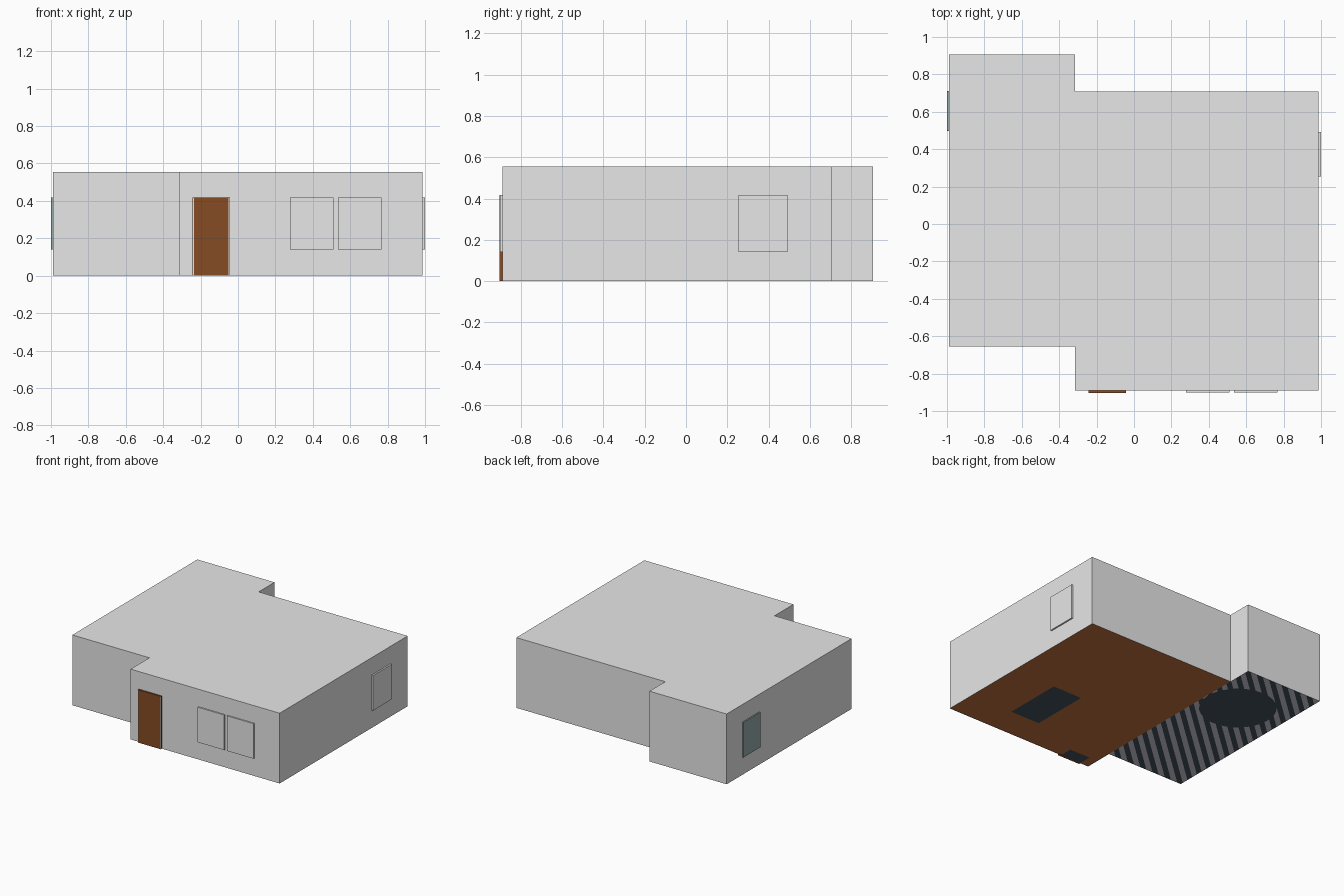
import bpy, bmesh, math
from mathutils import Vector

if "Cube" in bpy.data.objects:
    bpy.data.objects.remove(bpy.data.objects["Cube"])


def mat(name, rgb):
    m = bpy.data.materials.new(name)
    m.diffuse_color = (*rgb, 1)
    m.use_nodes = True
    m.node_tree.nodes["Principled BSDF"].inputs["Base Color"].default_value = m.diffuse_color
    return m


WALL = mat("wall grey", (0.8, 0.8, 0.8))
DOOR = mat("door brown", (0.235, 0.072, 0.018))
WOOD = mat("floor wood", (0.57, 0.175, 0.047))
GLASS = mat("window glass", (0.31, 0.40, 0.40))
TILE = mat("tile grey", (0.64, 0.64, 0.72))
DARK = mat("dark slate", (0.062, 0.085, 0.11))

H = 0.555            # wall height
FLOOR = 0.002        # floor level, just above the rug backs
XL, XM, XR = -0.989, -0.315, 0.987
LEFT_Y = (-0.655, 0.905)
RIGHT_Y = (-0.89, 0.708)


def finish(name, bm, *mats):
    me = bpy.data.meshes.new(name)
    bm.to_mesh(me)
    bm.free()
    for m in mats:
        me.materials.append(m)
    ob = bpy.data.objects.new(name, me)
    bpy.context.collection.objects.link(ob)
    return ob


def box(name, m, x, y, z):
    bm = bmesh.new()
    bmesh.ops.create_cube(bm, size=1)
    for v in bm.verts:
        v.co = [a[0] + (c + 0.5) * (a[1] - a[0]) for a, c in zip((x, y, z), v.co)]
    return finish(name, bm, m)


def sheet(x, y, z):
    """Single floor face, facing down."""
    bm = bmesh.new()
    bm.faces.new([bm.verts.new((a, b, z)) for a, b in
                  ((x[0], y[0]), (x[0], y[1]), (x[1], y[1]), (x[1], y[0]))])
    return bm


# Walls and flat roof: stepped footprint extruded upward, open underneath
bm = bmesh.new()
outline = [(XL, LEFT_Y[0]), (XM, LEFT_Y[0]), (XM, RIGHT_Y[0]), (XR, RIGHT_Y[0]),
           (XR, RIGHT_Y[1]), (XM, RIGHT_Y[1]), (XM, LEFT_Y[1]), (XL, LEFT_Y[1])]
base = bm.faces.new([bm.verts.new((x, y, 0)) for x, y in outline])
ext = bmesh.ops.extrude_face_region(bm, geom=[base])
for v in ext["geom"]:
    if isinstance(v, bmesh.types.BMVert):
        v.co.z = H
low = [f for f in bm.faces if all(v.co.z < 0.01 for v in f.verts)]
bmesh.ops.recalc_face_normals(bm, faces=bm.faces)
if max(bm.faces, key=lambda f: f.calc_center_median().z).normal.z < 0:
    bmesh.ops.reverse_faces(bm, faces=bm.faces)
bmesh.ops.delete(bm, geom=low, context="FACES_ONLY")
finish("walls_and_roof", bm, WALL)

# Wooden floor of the right-hand room
finish("wood_floor", sheet((XM, XR), RIGHT_Y, FLOOR), WOOD)

# Left-hand floor: diagonal stripes cut across one face
bm = sheet((XL, XM), LEFT_Y, FLOOR)
n = Vector((0.67, -0.74, 0)).normalized()
STEP = 0.039
for i in range(-45, 46):
    bmesh.ops.bisect_plane(bm, geom=bm.verts[:] + bm.edges[:] + bm.faces[:],
                           plane_co=n * i * STEP, plane_no=n)
for f in bm.faces:
    f.material_index = math.floor(f.calc_center_median().dot(n) / STEP) % 2
finish("striped_floor", bm, TILE, DARK)

# Rugs seen from underneath
finish("long_rug", sheet((0.36, 0.617), (-0.64, -0.165), 0), DARK)
finish("door_mat", sheet((-0.24, -0.06), (RIGHT_Y[0] + 0.002, -0.785), 0), DARK)
bm = bmesh.new()
bmesh.ops.create_circle(bm, cap_ends=True, segments=32, radius=0.28)
bmesh.ops.translate(bm, verts=bm.verts, vec=(-0.6, 0.45, 0))
bm.normal_update()
if bm.faces[:][0].normal.z > 0:
    bmesh.ops.reverse_faces(bm, faces=bm.faces[:])
finish("round_rug", bm, DARK)

# Front door, with thin grey trim down both sides
box("door", DOOR, (-0.242, -0.042), (-0.9035, -0.885), (0, 0.417))
for side, x in (("left", (-0.2415, -0.236)), ("right", (-0.05, -0.0425))):
    box(f"door_trim_{side}", WALL, x, (-0.9045, -0.9), (0, 0.4165))

# Windows standing slightly proud of the walls
WZ = (0.14, 0.417)
for i, x in enumerate(((0.278, 0.51), (0.534, 0.766))):
    box(f"front_window_{i + 1}", WALL, x, (-0.9, -0.885), WZ)
box("right_window", WALL, (0.98, 0.999), (0.255, 0.492), WZ)
box("left_window", GLASS, (-0.999, -0.98), (0.498, 0.71), WZ)
